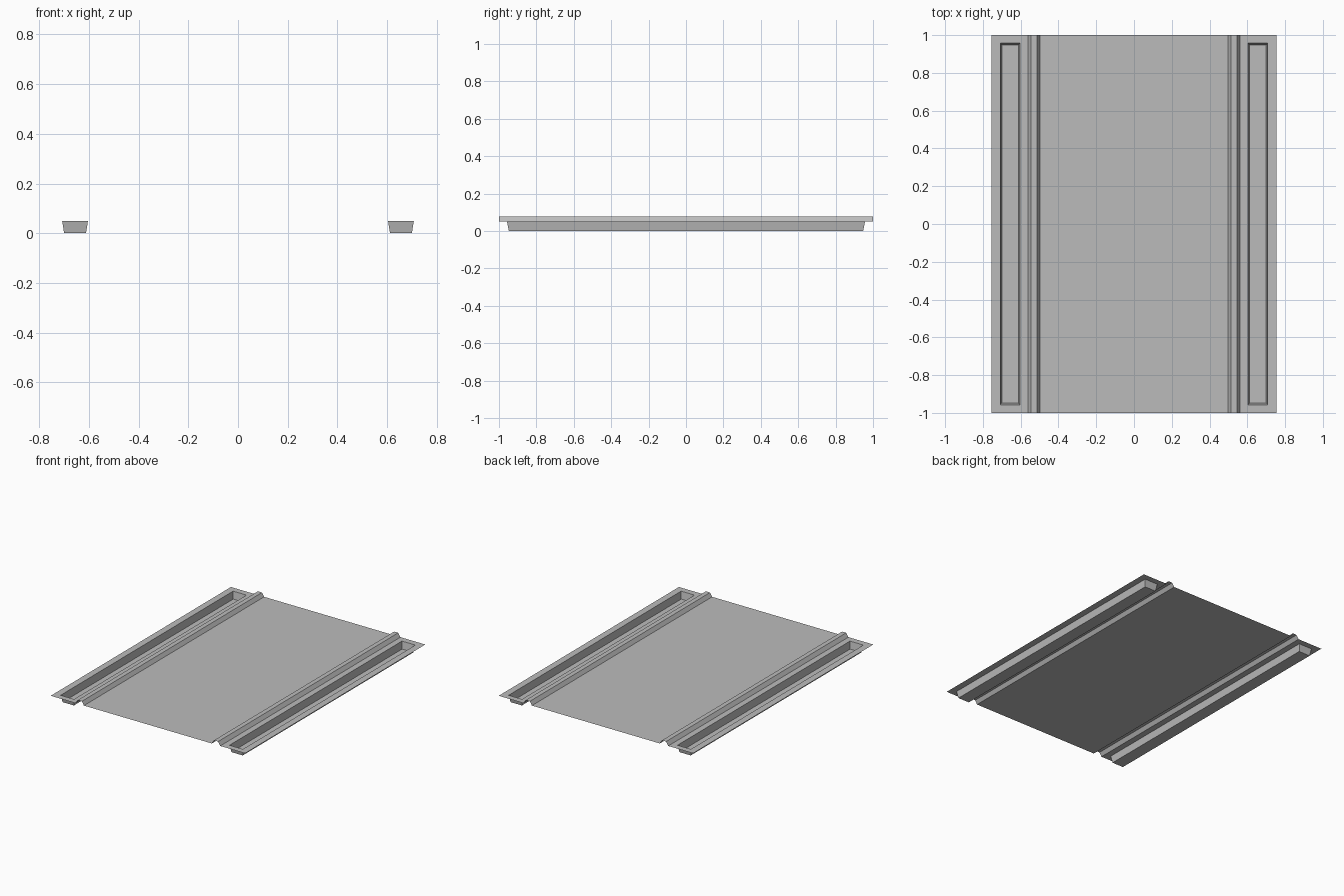
import bpy
import bmesh

cube = bpy.data.objects.get("Cube")
if cube:
    bpy.data.objects.remove(cube, do_unlink=True)

SHEET_Z = 0.05
RIDGE_Z = 0.076
RIDGE_IN, RIDGE_OUT = 0.497, 0.562
EDGE_X = 0.755

grey = bpy.data.materials.new("sheet grey")
grey.use_nodes = True
colour = (0.5, 0.5, 0.5, 1)
grey.diffuse_color = colour
grey.node_tree.nodes["Principled BSDF"].inputs["Base Color"].default_value = colour


def finish(name, bm, mirrored=True):
    mesh = bpy.data.meshes.new(name)
    bm.to_mesh(mesh)
    bm.free()
    mesh.materials.append(grey)
    obj = bpy.data.objects.new(name, mesh)
    bpy.context.collection.objects.link(obj)
    if mirrored:
        mod = obj.modifiers.new("mirror", "MIRROR")
        mod.use_mirror_merge = False
    return obj


def strip(name, profile, mirrored=True):
    """Thin sheet running the full length, from an x-z profile."""
    bm = bmesh.new()
    rows = [[bm.verts.new((x, y, z)) for x, z in profile] for y in (-1, 1)]
    for i in range(len(profile) - 1):
        bm.faces.new((rows[0][i], rows[0][i + 1], rows[1][i + 1], rows[1][i]))
    return finish(name, bm, mirrored)


def tray(name, levels):
    """Flange with a sunken tapered trough, from nested rectangles."""
    bm = bmesh.new()
    loops = []
    for x0, x1, y, z in levels:
        corners = ((x0, -y), (x1, -y), (x1, y), (x0, y))
        loops.append([bm.verts.new((cx, cy, z)) for cx, cy in corners])
    for outer, inner in zip(loops, loops[1:]):
        for i in range(4):
            j = (i + 1) % 4
            bm.faces.new((outer[i], outer[j], inner[j], inner[i]))
    bm.faces.new(loops[-1])
    return finish(name, bm)


# Flat middle sheet
strip("centre_panel", [(-RIDGE_IN, SHEET_Z), (RIDGE_IN, SHEET_Z)], mirrored=False)

# Raised hollow ribs on both sides
strip("ridge", [(RIDGE_IN, SHEET_Z), (0.513, RIDGE_Z),
                (0.545, RIDGE_Z), (RIDGE_OUT, SHEET_Z)])

# Outer flanges with long troughs
tray("side_trough", [(RIDGE_OUT, EDGE_X, 1, SHEET_Z),
                     (0.604, 0.708, 0.957, SHEET_Z),
                     (0.612, 0.700, 0.947, 0)])
